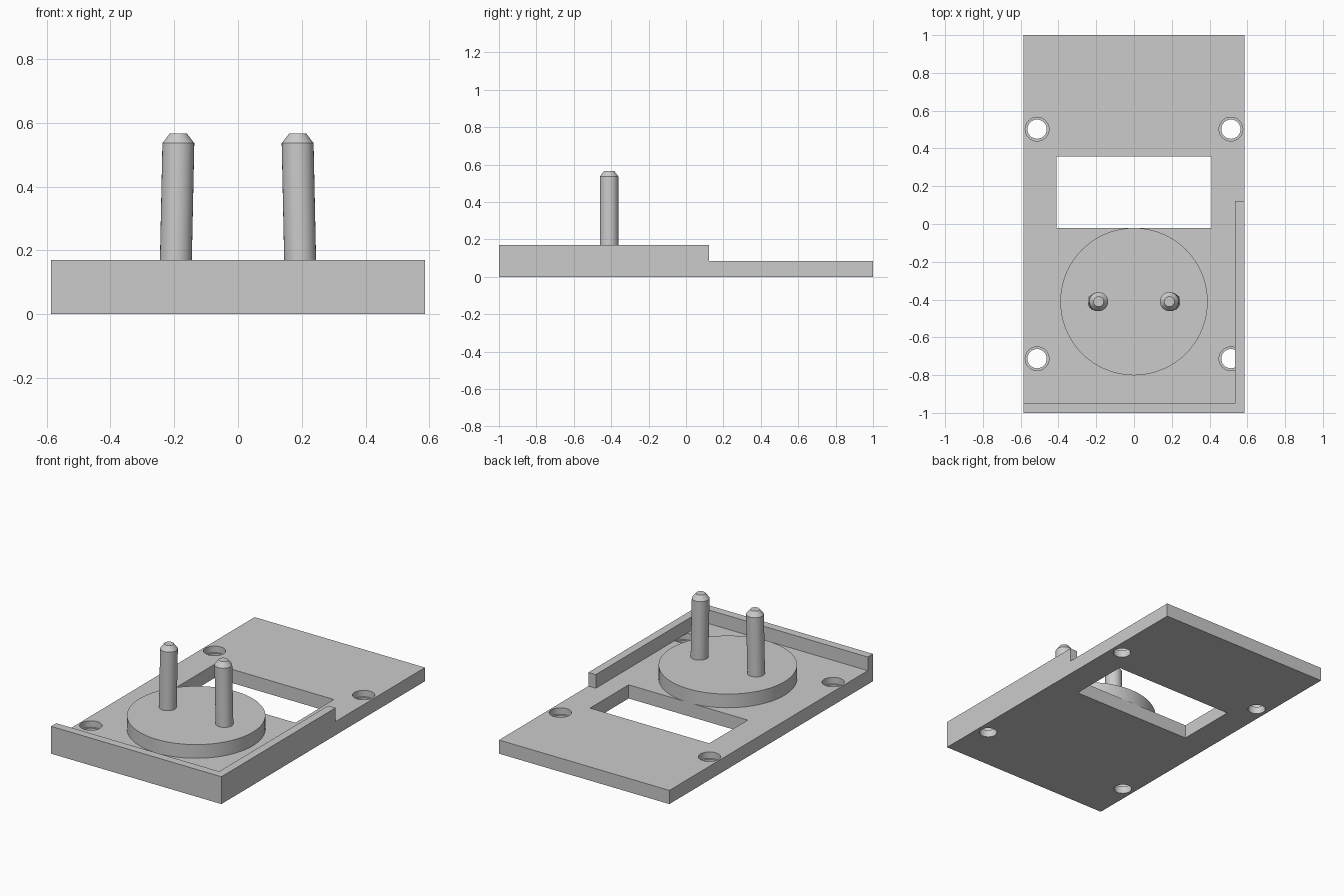
import bpy, bmesh, math
from mathutils import Matrix, Vector

if "Cube" in bpy.data.objects:
    bpy.data.objects.remove(bpy.data.objects["Cube"])

grey = bpy.data.materials.new("light grey plastic")
grey.diffuse_color = (0.6, 0.6, 0.6, 1)
grey.use_nodes = True
grey.node_tree.nodes["Principled BSDF"].inputs["Base Color"].default_value = grey.diffuse_color


def finish(name, bm):
    bmesh.ops.recalc_face_normals(bm, faces=bm.faces)
    mesh = bpy.data.meshes.new(name)
    bm.to_mesh(mesh)
    bm.free()
    mesh.materials.append(grey)
    obj = bpy.data.objects.new(name, mesh)
    bpy.context.collection.objects.link(obj)
    return obj


def extruded(name, points, z0, z1):
    """Prism from a flat outline."""
    bm = bmesh.new()
    face = bm.faces.new([bm.verts.new((x, y, z0)) for x, y in points])
    top = bmesh.ops.extrude_face_region(bm, geom=[face])["geom"]
    verts = [v for v in top if isinstance(v, bmesh.types.BMVert)]
    bmesh.ops.translate(bm, verts=verts, vec=(0, 0, z1 - z0))
    return finish(name, bm)


def rect(x0, x1, y0, y1):
    return [(x0, y0), (x1, y0), (x1, y1), (x0, y1)]


def circle(cx, cy, r, n):
    return [(cx + r * math.cos(2 * math.pi * i / n), cy + r * math.sin(2 * math.pi * i / n))
            for i in range(n)]


def smooth(obj):
    bpy.ops.object.select_all(action='DESELECT')
    obj.select_set(True)
    bpy.context.view_layer.objects.active = obj
    bpy.ops.object.shade_smooth_by_angle(angle=math.radians(30))


def cut(target, cutter):
    mod = target.modifiers.new(cutter.name, 'BOOLEAN')
    mod.operation = 'DIFFERENCE'
    mod.solver = 'EXACT'
    mod.object = cutter
    bpy.context.view_layer.objects.active = target
    bpy.ops.object.modifier_apply(modifier=mod.name)
    bpy.data.objects.remove(cutter, do_unlink=True)


W, PLATE, TOP = 0.586, 0.085, 0.17

# Base plate with window and four counterbored screw holes
plate = extruded("base_plate", rect(-W, W, -1, 1), 0, PLATE)
cut(plate, extruded("window_cutter", rect(-0.41, 0.41, -0.022, 0.357), -0.1, 0.3))
for x in (-0.513, 0.513):
    for y in (-0.713, 0.502):
        cut(plate, extruded("bore_cutter", circle(x, y, 0.051, 32), -0.1, 0.3))
        cut(plate, extruded("counterbore_cutter", circle(x, y, 0.063, 32), 0.045, 0.3))
smooth(plate)

# L-shaped raised rim along the front and right edges
extruded("corner_rim", [(-W, -1), (W, -1), (W, 0.122), (0.535, 0.122),
                        (0.535, -0.949), (-W, -0.949)], PLATE, TOP)

# Round plug boss
smooth(extruded("plug_disc", circle(0, -0.411, 0.39, 96), PLATE, TOP))


# Two contact pins leaning slightly toward each other, with chamfered tips
def pin(name, side):
    bm = bmesh.new()
    n, rings = 32, []
    for z, cx, r in ((TOP - 0.01, 0.195, 0.05), (0.536, 0.187, 0.05), (0.566, 0.187, 0.027)):
        rings.append([bm.verts.new((side * cx + x, y, z)) for x, y in circle(0, -0.411, r, n)])
    for a, b in zip(rings, rings[1:]):
        for i in range(n):
            j = (i + 1) % n
            bm.faces.new((a[i], a[j], b[j], b[i]))
    bm.faces.new(rings[0])
    bm.faces.new(rings[-1])
    smooth(finish(name, bm))


pin("left_pin", -1)
pin("right_pin", 1)
